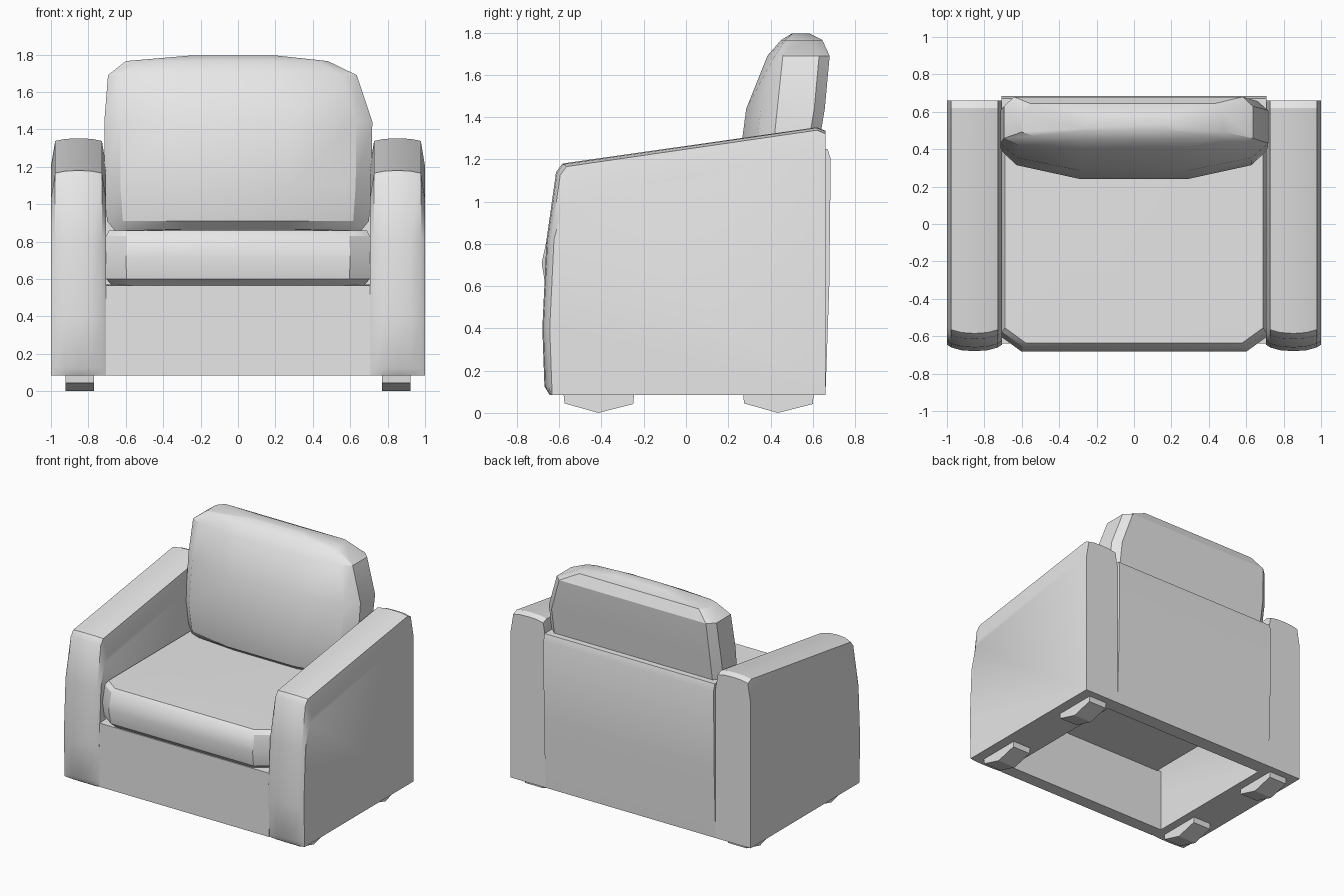
import bpy
import bmesh
import math

cube = bpy.data.objects.get("Cube")
if cube:
    bpy.data.objects.remove(cube, do_unlink=True)

# One plain upholstery colour
grey = bpy.data.materials.new("light_grey")
grey.use_nodes = True
colour = (0.8, 0.8, 0.8, 1)
grey.diffuse_color = colour
grey.node_tree.nodes["Principled BSDF"].inputs["Base Color"].default_value = colour


def loft(name, rings, angle=30):
    """Skin a list of equal-length rings and close both ends."""
    bm = bmesh.new()
    loops = [[bm.verts.new(p) for p in ring] for ring in rings]
    for a, b in zip(loops, loops[1:]):
        n = len(a)
        for i in range(n):
            j = (i + 1) % n
            bm.faces.new((a[i], a[j], b[j], b[i]))
    bm.faces.new(loops[0])
    bm.faces.new(loops[-1])
    bmesh.ops.recalc_face_normals(bm, faces=bm.faces)
    mesh = bpy.data.meshes.new(name)
    bm.to_mesh(mesh)
    bm.free()
    mesh.materials.append(grey)
    obj = bpy.data.objects.new(name, mesh)
    bpy.context.collection.objects.link(obj)
    bpy.ops.object.select_all(action="DESELECT")
    obj.select_set(True)
    bpy.context.view_layer.objects.active = obj
    bpy.ops.object.shade_smooth_by_angle(angle=math.radians(angle))
    return obj


def extrude_x(name, profile, x0, x1, angle=30):
    return loft(name, [[(x, y, z) for y, z in profile] for x in (x0, x1)], angle)


# Arms: side profile lofted across the width, pulled in towards the edges
def arm_ring(x, front, top):
    return [(x, y, z) for y, z in (
        (-0.645 + front * 0.3, 0.085), (-0.67 + front, 0.125),
        (-0.68 + front, 0.4), (-0.66 + front, 0.82),
        (-0.615 + front, 1.14 - top), (-0.585 + front, 1.18 - top),
        (0.62, 1.352 - top), (0.66, 1.335 - top), (0.66, 0.085))]


half_arm = [(0.1475, 0.035, 0.15), (0.125, 0.02, 0.014), (0.07, 0.005, 0.003)]
stations = [(-d, f, t) for d, f, t in half_arm] + [(0, 0, 0)] + half_arm[::-1]
foot = [(-0.165, 0.095), (-0.16, 0.045), (0, 0), (0.165, 0.042), (0.17, 0.095)]

for side, s in (("left", 1), ("right", -1)):
    cx = s * 0.8525
    loft(side + "_arm", [arm_ring(cx + d, f, t) for d, f, t in stations])
    # Wedge feet under each arm
    for place, cy in (("front", -0.415), ("back", 0.435)):
        profile = [(cy + y, z) for y, z in foot]
        extrude_x(f"{side}_{place}_foot", profile, s * 0.77, s * 0.922, 10)

# Frame: front rail and slightly bowed back panel, open underneath
extrude_x("front_rail", [(-0.64, 0.085), (-0.54, 0.085),
                         (-0.54, 0.57), (-0.64, 0.565)], -0.706, 0.706)
extrude_x("back_panel", [(0.55, 0.085), (0.66, 0.085), (0.678, 0.6),
                         (0.685, 1.2), (0.67, 1.25), (0.55, 1.25)],
          -0.709, 0.709)


# Seat cushion: outlines stacked in height, front corners cut off
def seat_ring(z, w, front):
    return [(-w, 0.57, z), (-w, front + 0.08, z), (-w + 0.11, front, z),
            (w - 0.11, front, z), (w, front + 0.08, z), (w, 0.57, z)]


loft("seat_cushion", [seat_ring(*level) for level in (
    (0.562, 0.67, -0.63), (0.6, 0.705, -0.665), (0.71, 0.71, -0.683),
    (0.83, 0.705, -0.657), (0.858, 0.69, -0.635), (0.866, 0.4, -0.3))])


# Back cushion: bowed front, chamfered sides, domed top
def back_ring(z, left, right, front, back, bow):
    mid, w = (left + right) / 2, (right - left) / 2
    half = [(w * 0.4, front), (w * 0.88, front + bow),
            (w, front + 2.1 * bow), (w, back - 0.05), (w * 0.92, back)]
    pts = half + [(-x, y) for x, y in half[::-1]]
    return [(mid + x, y, z) for x, y in pts]


loft("back_cushion", [back_ring(*level) for level in (
    (0.86, -0.66, 0.66, 0.33, 0.57, 0.03),
    (0.91, -0.7, 0.7, 0.265, 0.58, 0.07),
    (1.1, -0.715, 0.715, 0.24, 0.6, 0.075),
    (1.44, -0.715, 0.718, 0.285, 0.657, 0.07),
    (1.69, -0.695, 0.635, 0.385, 0.68, 0.035),
    (1.765, -0.6, 0.48, 0.45, 0.645, 0.02),
    (1.795, -0.25, 0.2, 0.5, 0.585, 0.005))])
